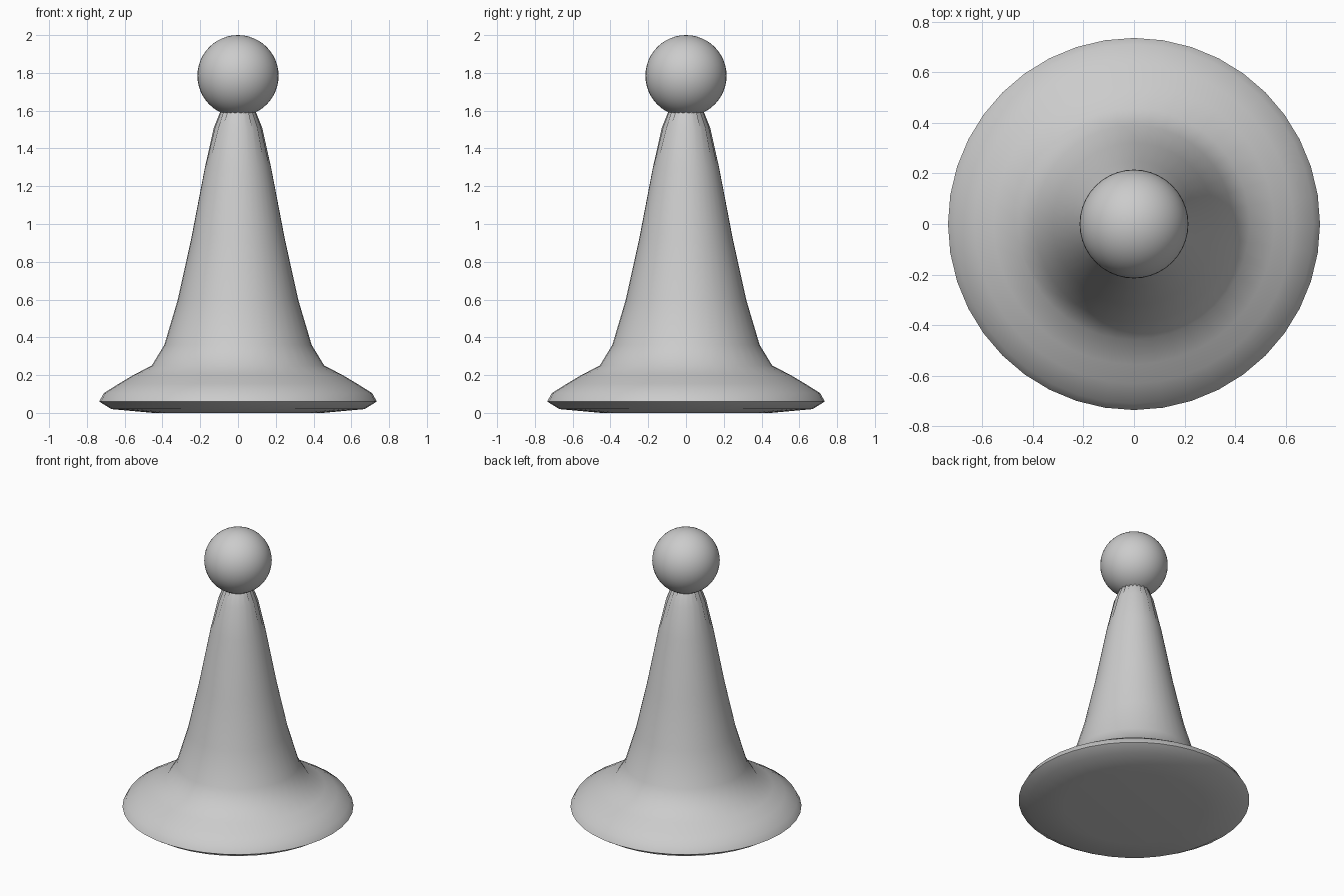
import bpy, bmesh, math

if "Cube" in bpy.data.objects:
    bpy.data.objects.remove(bpy.data.objects["Cube"])

SEG = 40

# Profile as radius, height, fold depth (alternating gathers near the neck)
PROFILE = [(0.45, 0.0, 0), (0.67, 0.02, 0), (0.735, 0.06, 0), (0.71, 0.105, 0),
           (0.63, 0.155, 0), (0.555, 0.20, 0), (0.457, 0.25, 0), (0.39, 0.36, 0),
           (0.32, 0.595, 0), (0.248, 0.92, 0), (0.175, 1.30, 0),
           (0.123, 1.51, 0.005), (0.088, 1.59, 0.008), (0.06, 1.64, 0.006)]


def shade(ob, angle):
    bpy.ops.object.select_all(action='DESELECT')
    ob.select_set(True)
    bpy.context.view_layer.objects.active = ob
    bpy.ops.object.shade_smooth_by_angle(angle=math.radians(angle))


# Hat: closed lathe with a wide brim and gathered tip
bm = bmesh.new()
rings = []
for r, z, fold in PROFILE:
    ring = []
    for i in range(SEG):
        a = 2 * math.pi * i / SEG
        rr = r + (fold if i % 2 == 0 else -fold)
        ring.append(bm.verts.new((rr * math.cos(a), rr * math.sin(a), z)))
    rings.append(ring)
for lo, hi in zip(rings, rings[1:]):
    for i in range(SEG):
        j = (i + 1) % SEG
        bm.faces.new((lo[i], lo[j], hi[j], hi[i]))
bm.faces.new(rings[0][::-1])
bm.faces.new(rings[-1])
mesh = bpy.data.meshes.new("hat")
bm.to_mesh(mesh)
bm.free()
hat = bpy.data.objects.new("hat", mesh)
bpy.context.collection.objects.link(hat)
shade(hat, 80)

# Pompom on the tip
bpy.ops.mesh.primitive_uv_sphere_add(segments=40, ring_count=24, radius=0.215,
                                     location=(0, 0, 1.785))
pompom = bpy.context.object
pompom.name = "pompom"
shade(pompom, 60)
